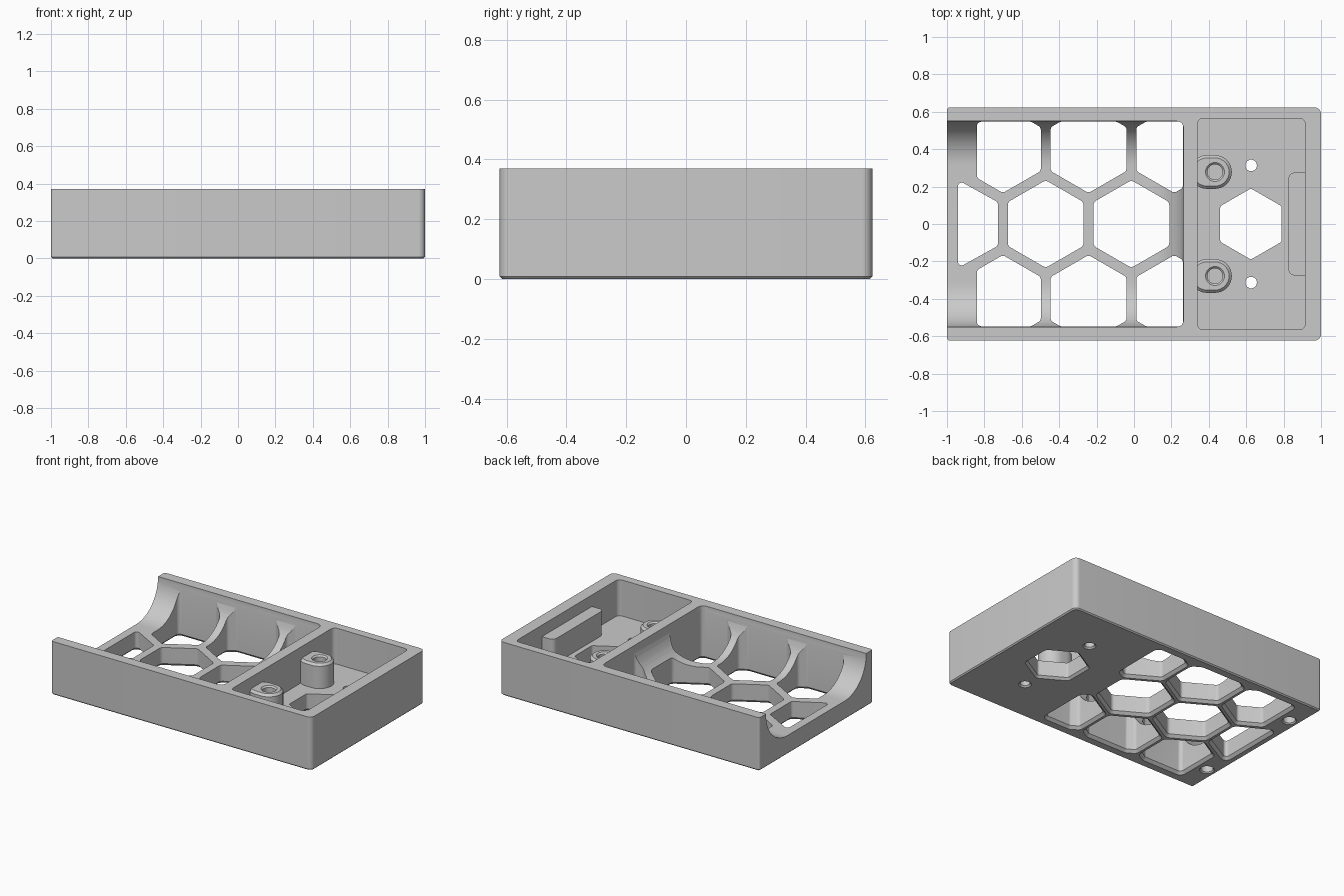
import bpy, bmesh, math
from mathutils import Vector

if "Cube" in bpy.data.objects:
    bpy.data.objects.remove(bpy.data.objects["Cube"])

TOP, FLOOR, HALF_Y = 0.37, 0.13, 0.623
SEG = 8

grey = bpy.data.materials.new("plain_grey")
grey.use_nodes = True
grey.diffuse_color = (0.59, 0.59, 0.59, 1)
grey.node_tree.nodes["Principled BSDF"].inputs["Base Color"].default_value = grey.diffuse_color


def rect(x0, x1, y0, y1):
    return [Vector(p) for p in ((x0, y0), (x1, y0), (x1, y1), (x0, y1))]


def polygon(cx, cy, radius, sides):
    angles = [math.pi / 2 + i * math.tau / sides for i in range(sides)]
    return [Vector((cx + radius * math.cos(a), cy + radius * math.sin(a))) for a in angles]


def clip(points, axis, limit, sign):
    """Keep the part of a convex polygon where sign * (p[axis] - limit) <= 0."""
    out = []
    for i, p in enumerate(points):
        q = points[(i + 1) % len(points)]
        dp, dq = sign * (p[axis] - limit), sign * (q[axis] - limit)
        if dp <= 0:
            out.append(p)
        if dp * dq < 0:
            out.append(p.lerp(q, dp / (dp - dq)))
    return out


def ring(points, radius, grow=0.0):
    """Convex outline with rounded corners, optionally offset outwards."""
    out = []
    radii = radius if isinstance(radius, (list, tuple)) else [radius] * len(points)
    for i, p in enumerate(points):
        a = (p - points[i - 1]).normalized()
        b = (points[(i + 1) % len(points)] - p).normalized()
        na, nb = Vector((a.y, -a.x)), Vector((b.y, -b.x))
        centre = p - radii[i] * (na + nb) / (1 + na.dot(nb))
        turn = na.angle(nb)
        for k in range(SEG + 1):
            t = k / SEG
            n = (na * math.sin((1 - t) * turn) + nb * math.sin(t * turn)) / math.sin(turn)
            out.append(centre + n * (radii[i] + grow))
    return out


def loft(name, layers):
    """Closed solid through (z, outline) layers."""
    bm = bmesh.new()
    rows = [[bm.verts.new((p.x, p.y, z)) for p in outline] for z, outline in layers]
    for low, high in zip(rows, rows[1:]):
        for i in range(len(low)):
            j = (i + 1) % len(low)
            bm.faces.new((low[i], low[j], high[j], high[i]))
    bm.faces.new(rows[0][::-1])
    bm.faces.new(rows[-1])
    bmesh.ops.recalc_face_normals(bm, faces=bm.faces[:])
    mesh = bpy.data.meshes.new(name)
    bm.to_mesh(mesh)
    bm.free()
    mesh.materials.append(grey)
    obj = bpy.data.objects.new(name, mesh)
    bpy.context.collection.objects.link(obj)
    return obj


def hole(points, radius, top, chamfer):
    """Vertical cutter with a countersink at the underside."""
    return loft("hole_cutter", [(-0.02, ring(points, radius, chamfer + 0.02)),
                                (chamfer, ring(points, radius)), (top, ring(points, radius))])


def subtract(target, cutters):
    for cutter in cutters:
        mod = target.modifiers.new("cut", "BOOLEAN")
        mod.operation, mod.solver, mod.object = "DIFFERENCE", "EXACT", cutter
        bpy.context.view_layer.update()
        graph = bpy.context.evaluated_depsgraph_get()
        mesh = bpy.data.meshes.new_from_object(target.evaluated_get(graph))
        target.modifiers.clear()
        target.data = mesh
        bpy.data.objects.remove(cutter)


# Outer block with rounded corners and a chamfered underside
outline = rect(-1, 1, -HALF_Y, HALF_Y)
corners = (0.015, 0.035, 0.035, 0.015)
tray = loft("tray_body", [(0, ring(outline, corners, -0.008)), (0.008, ring(outline, corners)),
                          (TOP, ring(outline, corners))])

# Long trough, open at one end, with large rounded lower edges
bend, layers = 0.235, []
for k in range(15):
    a = k / 14 * math.pi / 2
    inset = bend * (1 - math.sin(a))
    layers.append((FLOOR + bend * (1 - math.cos(a)),
                   ring(rect(-1.5, 0.265 - inset, inset - 0.55, 0.55 - inset), 0.04)))
layers.append((TOP + 0.2, layers[-1][1]))
cutters = [loft("trough_cutter", layers)]

# Square pocket
pocket = ring(rect(0.34, 0.915, -0.565, 0.565), 0.03)
cutters.append(loft("pocket_cutter", [(0.12, pocket), (TOP + 0.2, pocket)]))

# Honeycomb openings of the trough floor, with a half cell at the open end
PITCH, HEX = 0.458, 0.234
slot = [Vector(p) for p in ((-0.941, -0.235), (-0.728, -0.117), (-0.728, 0.117), (-0.941, 0.235))]
cutters.append(hole(slot, 0.02, 0.5, 0.018))
for x in (-0.472, -0.014):
    cutters.append(hole(polygon(x, 0, HEX, 6), 0.03, 0.5, 0.018))
for x in (-0.701, -0.243, 0.215):
    for side in (-1, 1):
        cell = polygon(x, side * 0.4, HEX, 6)
        cell = clip(clip(cell, 0, -0.84, -1), 0, 0.262, 1)
        cell = clip(clip(cell, 1, 0.547, 1), 1, -0.547, -1)
        cutters.append(hole(cell, 0.025, 0.5, 0.018))

# Pocket floor openings and blind holes of the underside
cutters.append(hole(polygon(0.625, 0, 0.19, 6), 0.02, 0.3, 0.015))
for side in (-1, 1):
    cutters.append(hole(polygon(0.626, side * 0.313, 0.033, 8), 0.025, 0.3, 0.01))
    cutters.append(hole(polygon(-0.93, side * 0.4, 0.042, 8), 0.035, 0.06, 0.008))
subtract(tray, cutters)

# Screw bosses joined to the dividing wall
parts = [tray]
for side, name in ((-1, "front_screw_boss"), (1, "back_screw_boss")):
    y = side * 0.278
    foot = rect(0.30, 0.523, y - 0.09, y + 0.09)
    boss = loft(name, [(0.1, ring(foot, 0.0895)), (0.275, ring(foot, 0.0895)),
                       (0.29, ring(foot, 0.0895, -0.015))])
    bore = polygon(0.433, y, 0.044, 8)
    subtract(boss, [loft("bore_cutter", [(0.14, ring(bore, 0.038)), (0.28, ring(bore, 0.038)),
                                         (0.30, ring(bore, 0.038, 0.02))])])
    parts.append(boss)

# Support ledge against the end wall
ledge = ring(rect(0.825, 0.96, -0.275, 0.275), 0.035)
parts.append(loft("support_ledge", [(0.1, ledge), (0.29, ledge)]))

# Smooth rounded surfaces, keep edges sharp
for obj in parts:
    bpy.ops.object.select_all(action="DESELECT")
    obj.select_set(True)
    bpy.context.view_layer.objects.active = obj
    bpy.ops.object.shade_smooth_by_angle(angle=math.radians(25))
